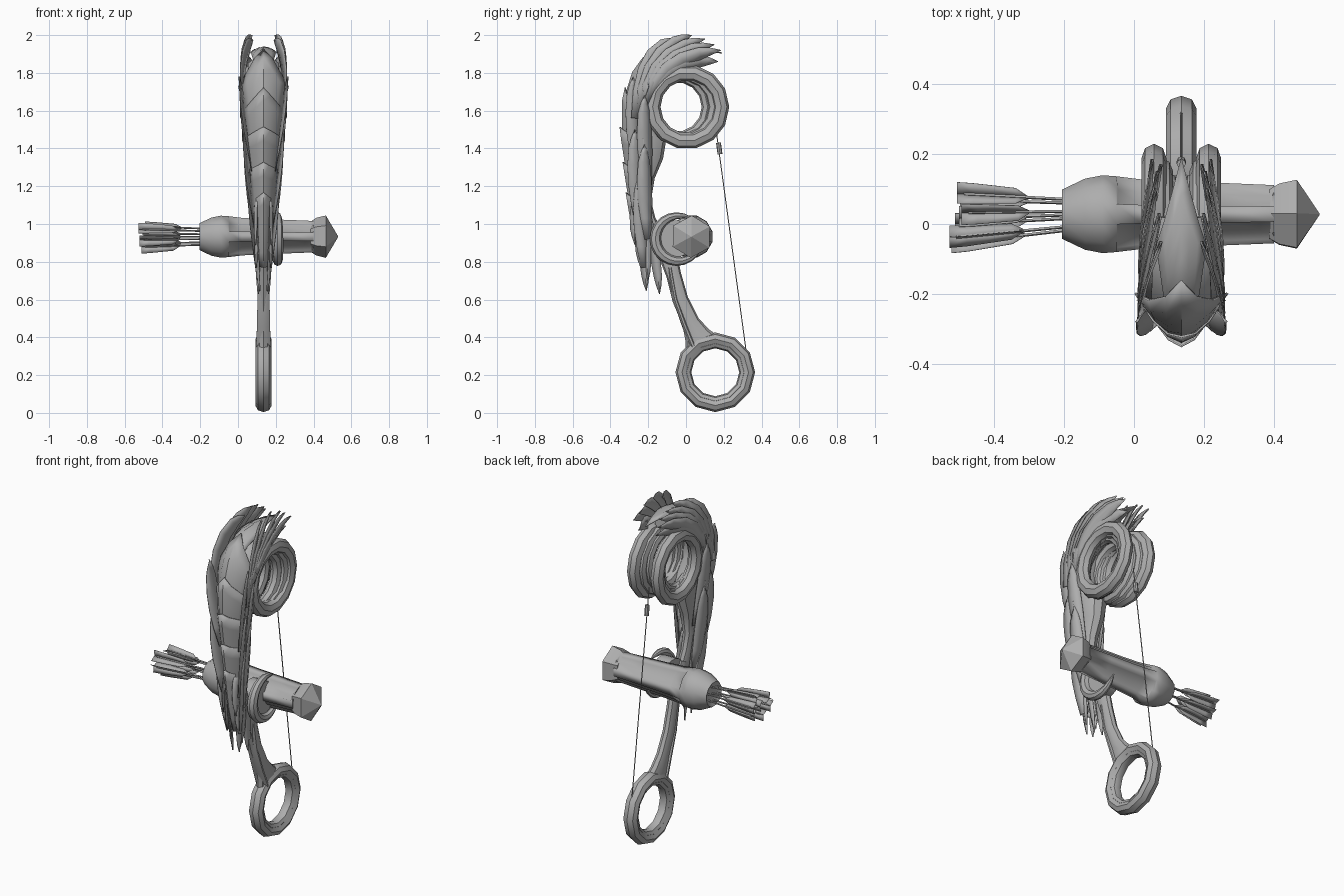
import bpy, bmesh, math, random
from mathutils import Vector

if "Cube" in bpy.data.objects:
    bpy.data.objects.remove(bpy.data.objects["Cube"])

random.seed(4)
CX = 0.135                       # plane of the bow
grey = bpy.data.materials.new("plain_grey")
grey.diffuse_color = (0.42, 0.42, 0.42, 1)
grey.use_nodes = True
grey.node_tree.nodes["Principled BSDF"].inputs["Base Color"].default_value = grey.diffuse_color


def finish(name, bm, thick=0.0, angle=35):
    bmesh.ops.recalc_face_normals(bm, faces=bm.faces[:])
    me = bpy.data.meshes.new(name)
    bm.to_mesh(me)
    bm.free()
    ob = bpy.data.objects.new(name, me)
    bpy.context.collection.objects.link(ob)
    me.materials.append(grey)
    if thick:
        mod = ob.modifiers.new("thickness", 'SOLIDIFY')
        mod.thickness, mod.offset = thick, 0
    bpy.ops.object.select_all(action='DESELECT')
    ob.select_set(True)
    bpy.context.view_layer.objects.active = ob
    bpy.ops.object.shade_smooth_by_angle(angle=math.radians(angle))
    return ob


def skin(name, rings, loop=False, closed=True, thick=0.0, angle=35):
    """Join equal rows of points into a surface."""
    bm = bmesh.new()
    rows = [[bm.verts.new(p) for p in r] for r in rings]
    n = len(rows[0])
    for i in range(len(rows) if loop else len(rows) - 1):
        a, b = rows[i], rows[(i + 1) % len(rows)]
        for j in range(n if closed else n - 1):
            k = (j + 1) % n
            bm.faces.new((a[j], a[k], b[k], b[j]))
    if closed and not loop:
        bm.faces.new(rows[0][::-1])
        bm.faces.new(rows[-1])
    bmesh.ops.remove_doubles(bm, verts=bm.verts[:], dist=1e-5)
    return finish(name, bm, thick, angle)


def hoop(name, x, y, z, radius, half_x, half_r, segs=14, sides=8, start=0, sweep=360, taper=False):
    """Ring lying in the side plane, optionally an arc with thin ends."""
    full = sweep == 360
    rings = []
    for i in range(segs if full else segs + 1):
        a = math.radians(start + sweep * i / segs)
        k = 0.12 + 0.88 * math.sin(math.pi * i / segs) ** 0.6 if taper else 1
        row = []
        for j in range(sides):
            b = 2 * math.pi * j / sides
            r = radius + half_r * (k * math.cos(b) + (1 - k if taper else 0))
            row.append((x + half_x * k * math.sin(b), y + r * math.cos(a), z + r * math.sin(a)))
        rings.append(row)
    return skin(name, rings, loop=full)


def limb(name, sections, sides=10):
    """Oval tube; each section is y, z, half depth, half width."""
    rings = []
    for i, (y, z, d, w) in enumerate(sections):
        p, q = sections[max(i - 1, 0)], sections[min(i + 1, len(sections) - 1)]
        t = Vector((q[0] - p[0], q[1] - p[1])).normalized()
        rings.append([(CX + w * math.sin(b), y + d * math.cos(b) * t.y, z - d * math.cos(b) * t.x)
                      for b in (2 * math.pi * j / sides for j in range(sides))])
    return skin(name, rings)


def rod(name, a, b, r, sides=6):
    a, b = Vector(a), Vector(b)
    q = (b - a).to_track_quat('Z', 'Y')
    circle = [Vector((r * math.cos(2 * math.pi * j / sides), r * math.sin(2 * math.pi * j / sides), 0))
              for j in range(sides)]
    return skin(name, [[p + q @ c for c in circle] for p in (a, b)])


# lower ring with a raised inner band
hoop("lower_ring", CX, 0.155, 0.215, 0.176, 0.043, 0.035, segs=12)
hoop("lower_ring_band", CX, 0.155, 0.215, 0.152, 0.032, 0.025, segs=12)

# paired upper rings, each with an offset inner coil
for s in (-1, 1):
    hoop("upper_outer_ring", CX + s * 0.078, 0.005, 1.62, 0.182, 0.036, 0.042)
    hoop("upper_middle_ring", CX + s * 0.058, -0.02, 1.62, 0.172, 0.034, 0.036)
    hoop("upper_inner_ring", CX + s * 0.04, -0.048, 1.62, 0.163, 0.032, 0.032)

# limbs
limb("lower_limb", [(0.085, 0.36, 0.10, 0.036), (0.06, 0.41, 0.07, 0.034), (0.025, 0.48, 0.047, 0.031),
                    (-0.03, 0.6, 0.042, 0.03), (-0.065, 0.73, 0.04, 0.03), (-0.1, 0.85, 0.05, 0.03),
                    (-0.16, 0.97, 0.045, 0.03)])
limb("lower_limb_ridge", [(0.04, 0.35, 0.018, 0.042), (-0.005, 0.46, 0.016, 0.036),
                          (-0.055, 0.6, 0.015, 0.034), (-0.085, 0.77, 0.015, 0.034)])
limb("upper_limb", [(-0.15, 0.9, 0.05, 0.028), (-0.205, 1.02, 0.045, 0.03), (-0.23, 1.12, 0.045, 0.036),
                    (-0.225, 1.25, 0.06, 0.048), (-0.2, 1.36, 0.08, 0.06), (-0.19, 1.45, 0.09, 0.075),
                    (-0.235, 1.56, 0.055, 0.085), (-0.24, 1.66, 0.05, 0.09), (-0.2, 1.78, 0.05, 0.09),
                    (-0.1, 1.84, 0.045, 0.085), (0.02, 1.85, 0.03, 0.06)])

# grip guard: crescent around the quiver
hoop("grip_guard", CX + 0.075, -0.05, 0.92, 0.112, 0.03, 0.03, segs=16, start=55, sweep=285, taper=True)
rod("guard_plate", (CX - 0.01, -0.06, 0.92), (CX + 0.075, -0.06, 0.92), 0.1, 14)

# quiver, turned around the x axis, with sunken panels between rails
QY, QZ, N = 0.028, 0.933, 12
profile = [(-0.19, 0.045), (-0.205, 0.073), (-0.14, 0.105), (-0.09, 0.115), (-0.05, 0.112),
           (0.02, 0.103), (0.12, 0.097), (0.26, 0.092), (0.40, 0.086)]
rings = [[(x, QY + r * math.cos(2 * math.pi * (j + .5) / N), QZ + r * math.sin(2 * math.pi * (j + .5) / N))
          for j in range(N)] for x, r in profile]
quiver = skin("quiver", rings)
bm = bmesh.new()
bm.from_mesh(quiver.data)
for k in range(4):
    ang = math.radians(45 + 90 * k)
    d = Vector((0, math.cos(ang), math.sin(ang)))
    panel = [f for f in bm.faces if -0.05 < f.calc_center_median().x < 0.39
             and abs(f.normal.x) < 0.5 and f.normal.dot(d) > 0.8]
    bmesh.ops.inset_region(bm, faces=panel, thickness=0.006, depth=-0.012)
bm.to_mesh(quiver.data)
bm.free()

# faceted end cap
rings = [[(x, QY + r * math.cos(math.pi * j / 3 + .5), QZ + r * math.sin(math.pi * j / 3 + .5))
          for j in range(6)] for x, r in ((0.385, 0.08), (0.415, 0.1), (0.465, 0.112), (0.53, 0.002))]
skin("end_cap", rings, angle=20)

# arrows with three vanes each
spots = [(0, 0)] + [(0.05 * math.cos(math.pi * k / 3 + .3), 0.05 * math.sin(math.pi * k / 3 + .3)) for k in range(6)]
for dy, dz in spots:
    end = -0.47 - random.uniform(0, 0.04)
    a = Vector((-0.15, QY + dy * 0.85, QZ + dz * 0.85))
    b = Vector((end, QY - 0.012 + dy * 1.45, QZ + dz * 1.1))
    rod("arrow_shaft", a, b, 0.005, 5)
    turn = random.uniform(0, 2)
    for v in range(3):
        g = turn + 2 * math.pi * v / 3
        out = Vector((0, math.cos(g), math.sin(g)))
        line = [a.lerp(b, t) for t in (0.44, 0.56, 0.92)] + [b + Vector((-0.02, 0, 0))]
        edge = [p + out * h for p, h in zip(line, (0, 0.026, 0.034, 0.036))]
        skin("arrow_vane", list(zip(line, edge)), closed=False, thick=0.002)

# bowstring and its clasp
rod("bowstring", (CX, 0.155, 1.53), (CX, 0.318, 0.33), 0.003)
rod("string_clasp", (CX, 0.172, 1.43), (CX, 0.18, 1.37), 0.013, 8)

# spine line that the overlapping scales follow, as y, z
SPINE = [(-0.2, 0.64), (-0.265, 0.9), (-0.285, 1.1), (-0.305, 1.3), (-0.325, 1.5), (-0.315, 1.65),
         (-0.28, 1.78), (-0.2, 1.88), (-0.1, 1.93), (0.03, 1.935), (0.19, 1.9)]


def spine(t):
    i = min(int(t), len(SPINE) - 2)
    p, q = Vector(SPINE[i]), Vector(SPINE[i + 1])
    lo, hi = Vector(SPINE[max(i - 1, 0)]), Vector(SPINE[min(i + 2, len(SPINE) - 1)])
    d = (q - lo).lerp(hi - p, t - i).normalized()
    return p.lerp(q, t - i), Vector((d.y, -d.x))


def scale(name, bottom, shoulder, peak, w, depth, foot=0.55, lift=0.025):
    """Shield-shaped plate wrapped round the spine, its point up."""
    rows = []
    for i in range(7):
        v = i / 6
        row = []
        for u in (-1, -0.7, -0.35, 0, 0.35, 0.7, 1):
            top = shoulder + (peak - shoulder) * (1 - abs(u))
            p, n = spine(bottom + v * (top - bottom))
            k = foot + (1 - foot) * v
            p = p + n * (depth * k * abs(u) ** 1.7 - lift * v)
            row.append((CX + w * k * u, p.x, p.y))
        rows.append(row)
    skin(name, rows, closed=False, thick=0.006)


scale("crest_scale", 6, 8.3, 10, 0.07, 0.03, lift=0.005)
scale("crown_scale", 3.5, 5.9, 7.5, 0.132, 0.12)
scale("upper_scale", 2.6, 4.65, 5.5, 0.115, 0.12)
scale("middle_scale", 1.8, 3.75, 4.1, 0.103, 0.12)
scale("lower_scale", 1.0, 2.9, 3.15, 0.078, 0.1)
scale("bottom_scale", 0.5, 2.1, 2.35, 0.052, 0.08)


def feather(name, a, m, b, half, s):
    """Pointed blade along a bent path; points are side offset, y, z."""
    a, m, b = Vector(a), Vector(m), Vector(b)
    rows = []
    for t, k in ((0, .5), (.2, .8), (.4, 1), (.6, 1), (.8, .8), (.9, .5), (1, 0.02)):
        p = a * (1 - t) ** 2 + m * 2 * t * (1 - t) + b * t * t
        d = ((m - a) * (1 - t) + (b - m) * t).normalized()
        side = Vector((0.3, -d.z, d.y)).normalized() * half * k
        rows.append([(CX + s * q.x, q.y, q.z) for q in (p - side, p + Vector((0.006, 0, 0)), p + side)])
    skin(name, rows, closed=False, thick=0.004)


crown_tips = [(0.055, -0.05, 1.975), (0.06, 0.03, 2.0), (0.07, 0.1, 1.98), (0.065, 0.15, 1.95),
              (0.08, 0.185, 1.92), (0.055, 0.17, 1.86)]
side_tips = [(0.125, -0.28, 1.78), (0.12, -0.22, 1.68), (0.105, -0.27, 1.5), (0.1, -0.22, 1.42), (0.08, -0.24, 1.27)]
blade_tips = [(0.03, -0.2, 0.7), (0.024, -0.14, 0.63), (0.036, -0.24, 0.77), (0.018, -0.21, 0.645), (0.04, -0.27, 0.89)]
for s in (-1, 1):
    # feathers sweeping over the crown
    for i, tip in enumerate(crown_tips):
        feather("crown_feather", (0.115 - 0.003 * i, -0.27 + 0.018 * i, 1.56 + 0.025 * i),
                (0.125, -0.23 + 0.03 * i, 1.95 - 0.012 * i), tip, 0.042, s)
    # feathers rising along the flanks
    for x, y, z in side_tips:
        feather("side_feather", (x * 0.45, y + 0.02, z - 0.5), (x * 0.85, y - 0.01, z - 0.22), (x, y, z), 0.04, s)
    # blades hanging below the grip
    for x, y, z in blade_tips:
        feather("hanging_blade", (0.035, -0.23, 1.15), (0.045, y - 0.015, z + 0.22), (x, y, z), 0.028, s)
